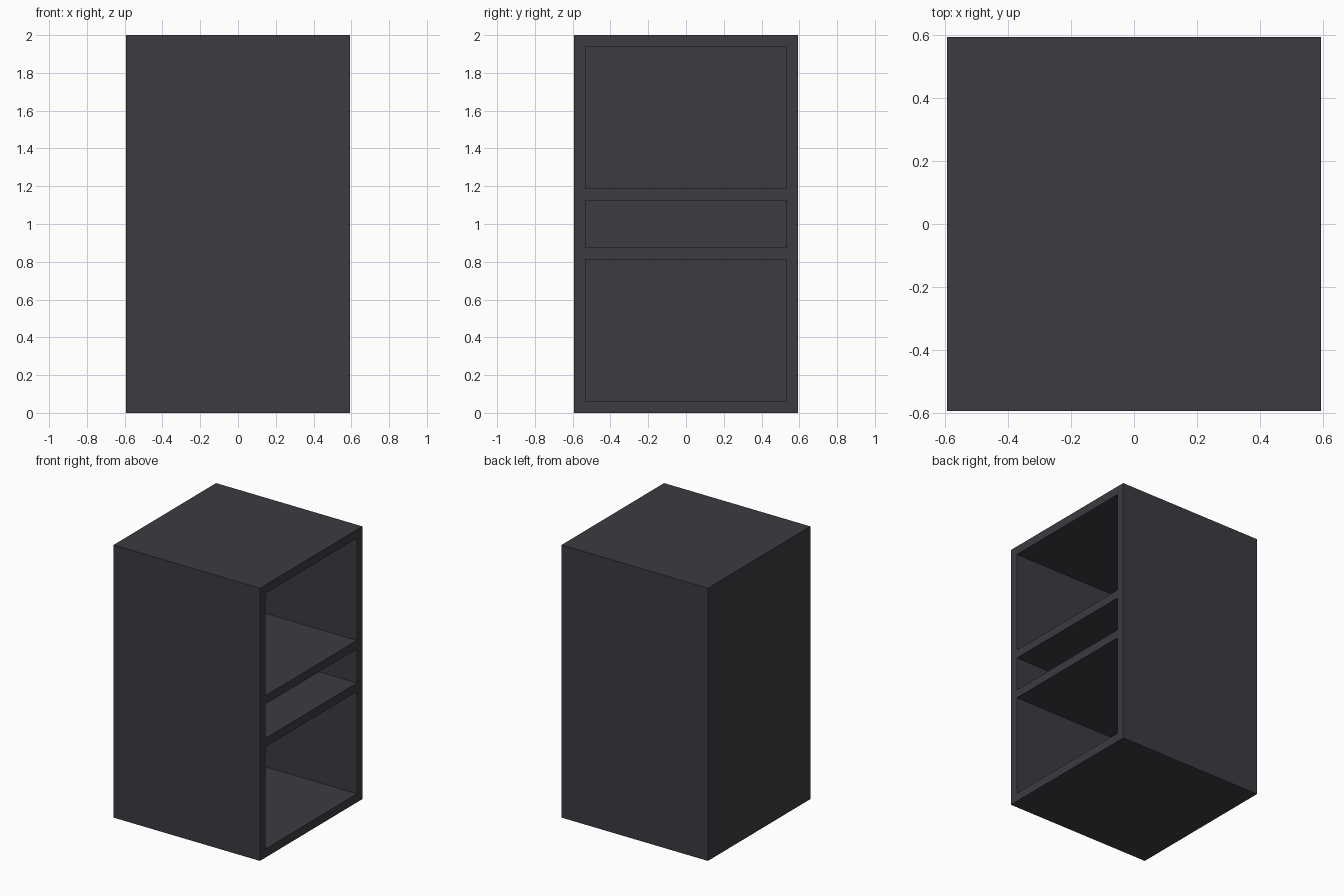
import bpy

cube = bpy.data.objects.get("Cube")
if cube:
    bpy.data.objects.remove(cube, do_unlink=True)

UNIT = 1 / 16          # board thickness
WIDTH = 19 * UNIT
HEIGHT = 32 * UNIT
HALF = WIDTH / 2

charcoal = bpy.data.materials.new("charcoal")
charcoal.use_nodes = True
color = (0.046, 0.043, 0.052, 1)
charcoal.diffuse_color = color
bsdf = charcoal.node_tree.nodes["Principled BSDF"]
bsdf.inputs["Base Color"].default_value = color
bsdf.inputs["Roughness"].default_value = 0.8


def box(name, low, high):
    """Axis-aligned box between two corners."""
    center = [(a + b) / 2 for a, b in zip(low, high)]
    bpy.ops.mesh.primitive_cube_add(size=1, location=center)
    obj = bpy.context.object
    obj.name = name
    obj.scale = [b - a for a, b in zip(low, high)]
    bpy.ops.object.transform_apply(location=True, rotation=False, scale=True)
    obj.data.materials.append(charcoal)
    return obj


# Closed outer case
case = box("cabinet_case", (-HALF, -HALF, 0), (HALF, HALF, HEIGHT))

# Three compartments opening on the left (+x) side, in board units
compartments = {"lower": (1, 13), "middle": (14, 18), "upper": (19, 31)}
inner = HALF - UNIT
for name, (bottom, top) in compartments.items():
    cutter = box(name + "_compartment_cutter",
                 (-inner, -inner, bottom * UNIT),
                 (HALF + UNIT, inner, top * UNIT))
    cutter.hide_render = True
    cut = case.modifiers.new(name + "_compartment", 'BOOLEAN')
    cut.operation = 'DIFFERENCE'
    cut.solver = 'EXACT'
    cut.object = cutter
    bpy.context.view_layer.objects.active = case
    bpy.ops.object.modifier_apply(modifier=cut.name)
    bpy.data.objects.remove(cutter, do_unlink=True)
